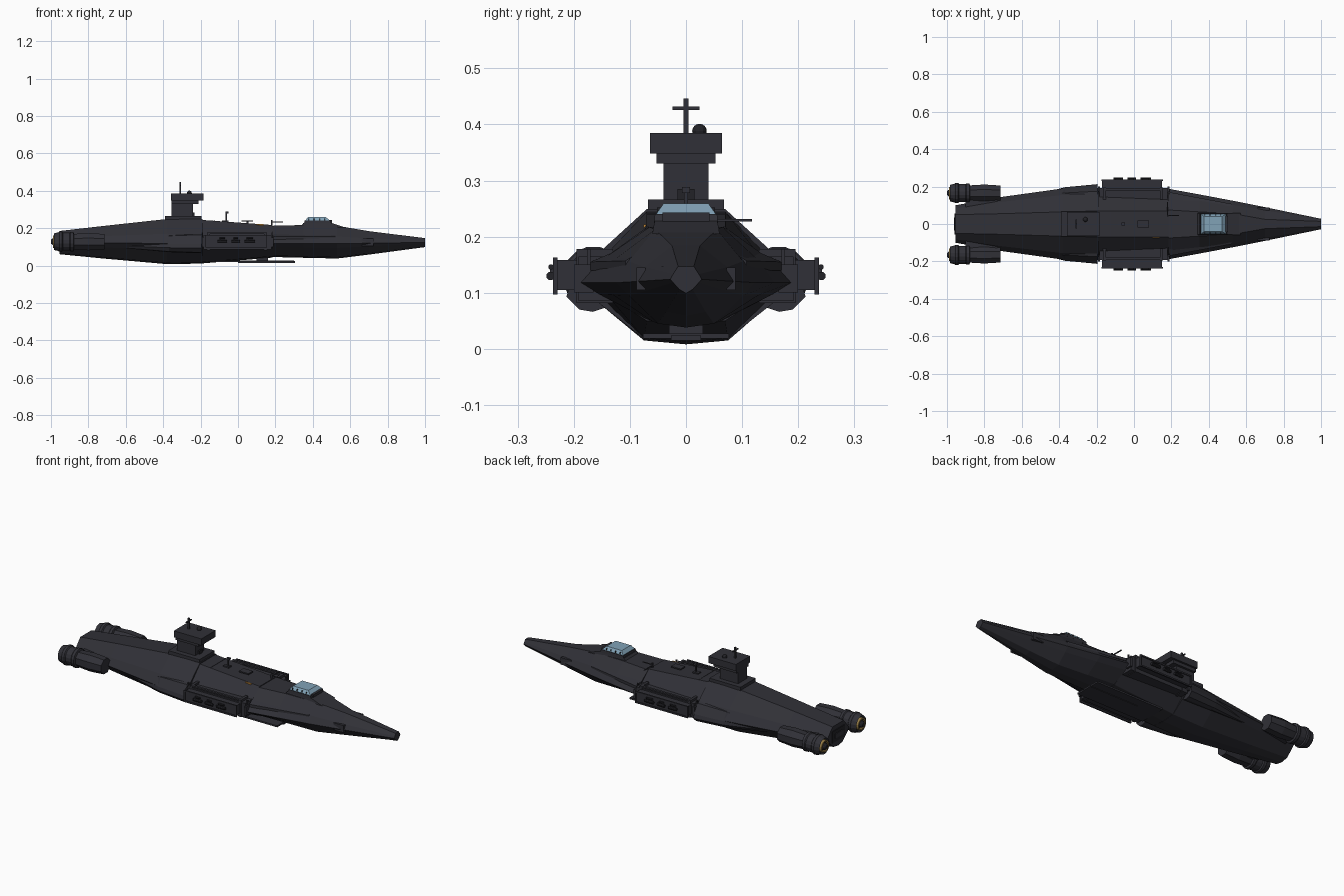
import bpy, bmesh, math
from mathutils import Matrix, Vector


def mat(name, c):
    m = bpy.data.materials.new(name)
    m.diffuse_color = (*c, 1)
    return m


HULL = mat("dark hull grey", (0.030, 0.030, 0.038))
TRIM = mat("black trim", (0.016, 0.016, 0.020))
GLASS = mat("pale blue glass", (0.22, 0.36, 0.47))
GOLD = mat("engine gold", (0.30, 0.20, 0.06))
ORANGE = mat("orange marker", (0.55, 0.25, 0.04))


def finish(name, bm, m):
    bmesh.ops.recalc_face_normals(bm, faces=bm.faces)
    me = bpy.data.meshes.new(name)
    bm.to_mesh(me)
    bm.free()
    me.materials.append(m)
    ob = bpy.data.objects.new(name, me)
    bpy.context.collection.objects.link(ob)
    return ob


def box(name, x, y, z, m=HULL):
    bm = bmesh.new()
    bmesh.ops.create_cube(bm, size=1)
    for v in bm.verts:
        v.co = [(r[0] + r[1]) / 2 + c * (r[1] - r[0]) for r, c in zip((x, y, z), v.co)]
    return finish(name, bm, m)


def loft(name, rings, m=HULL):
    """Skin a list of closed rings of 3D points and cap the ends."""
    bm = bmesh.new()
    vs = [[bm.verts.new(p) for p in r] for r in rings]
    n = len(vs[0])
    for a, b in zip(vs, vs[1:]):
        for i in range(n):
            j = (i + 1) % n
            bm.faces.new((a[i], a[j], b[j], b[i]))
    bm.faces.new(vs[0])
    bm.faces.new(vs[-1])
    return finish(name, bm, m)


def lathe_x(name, prof, y, z, m=HULL, n=12):
    """Round part along x from (x, radius) pairs."""
    ang = [2 * math.pi * (i + 0.5) / n for i in range(n)]
    return loft(name, [[(x, y + r * math.cos(a), z + r * math.sin(a)) for a in ang]
                       for x, r in prof], m)


def hull_ring(x, tw, tz, w, wz, bw, bz):
    half = [(tw, tz), (w * 0.82, wz + 0.4 * (tz - wz)), (w, wz),
            (w * 0.82, wz - 0.32 * (wz - bz)), (bw, bz)]
    pts = half + [(0, bz - 0.007)] + [(-a, b) for a, b in reversed(half)]
    return [(x, a, b) for a, b in pts]


# Main hull: stern, narrower waist, bow
loft("rear_hull", [hull_ring(*s) for s in (
    (-0.955, 0.05, 0.185, 0.10, 0.125, 0.04, 0.068),
    (-0.72, 0.055, 0.212, 0.143, 0.122, 0.055, 0.045),
    (-0.38, 0.065, 0.249, 0.19, 0.118, 0.075, 0.015),
    (-0.19, 0.07, 0.249, 0.193, 0.115, 0.075, 0.018))])
loft("waist_hull", [hull_ring(*s) for s in (
    (-0.19, 0.07, 0.244, 0.175, 0.115, 0.075, 0.019),
    (0.185, 0.07, 0.217, 0.17, 0.115, 0.07, 0.05))])
loft("bow_hull", [hull_ring(*s) for s in (
    (0.185, 0.075, 0.213, 0.188, 0.118, 0.07, 0.053),
    (0.35, 0.065, 0.217, 0.158, 0.118, 0.06, 0.049),
    (0.53, 0.055, 0.213, 0.124, 0.118, 0.05, 0.045),
    (0.70, 0.025, 0.184, 0.090, 0.12, 0.035, 0.066),
    (1.0, 0.014, 0.147, 0.028, 0.124, 0.012, 0.106))])
box("stern_recess", (-0.959, -0.95), (-0.055, 0.055), (0.095, 0.16), TRIM)
box("stern_vent", (-0.963, -0.955), (-0.035, 0.035), (0.115, 0.14))

# Belly plate
box("belly_plate", (-0.12, 0.30), (-0.077, 0.077), (0.018, 0.027))
box("belly_rib", (0.0, 0.305), (-0.027, 0.027), (0.015, 0.024))
box("belly_strut", (0.10, 0.16), (-0.03, 0.03), (0.024, 0.06))

for s, side in ((-1, "right"), (1, "left")):
    def yr(a, b):
        return (min(s * a, s * b), max(s * a, s * b))

    # Side sponsons that fair into the pods
    prof = [(0.13, 0.178), (0.175, 0.165), (0.207, 0.115), (0.213, 0.093),
            (0.19, 0.070), (0.166, 0.066), (0.13, 0.078)]
    rings = []
    for x, k in ((-0.60, 0.1), (-0.37, 0.8), (-0.195, 1.0)):
        rings.append([(x, s * (0.13 + (y - 0.13) * k), 0.115 + (z - 0.115) * (0.4 + 0.6 * k))
                      for y, z in prof])
    loft(side + "_sponson", rings)

    # Docking pods
    box(side + "_pod_mount", (-0.185, 0.18), yr(0.12, 0.192), (0.085, 0.165))
    box(side + "_pod_collar_rear", (-0.165, -0.15), yr(0.13, 0.195), (0.082, 0.178))
    box(side + "_pod_collar_front", (0.14, 0.155), yr(0.13, 0.195), (0.082, 0.178))
    box(side + "_pod_top_rail", (-0.165, 0.155), yr(0.180, 0.193), (0.170, 0.178))
    box(side + "_pod_body", (-0.17, 0.15), yr(0.18, 0.232), (0.105, 0.158))
    for z in (0.097, 0.155):
        box(side + "_pod_lip", (-0.175, 0.155), yr(0.229, 0.237), (z, z + 0.008))
    for x in (-0.175, 0.147):
        box(side + "_pod_end_lip", (x, x + 0.008), yr(0.229, 0.237), (0.097, 0.163))
    for x0, x1 in ((-0.11, -0.06), (-0.035, 0.01), (0.035, 0.09)):
        lathe_x(side + "_pod_canister", [(x0, 0.008), (x1, 0.008)], s * 0.2415, 0.130, TRIM, 8)
        lathe_x(side + "_pod_pipe", [(x0 + 0.01, 0.005), (x1 - 0.01, 0.005)],
                s * 0.2405, 0.146, TRIM, 8)
        box(side + "_pod_bracket", (x0 + 0.01, x0 + 0.02), yr(0.230, 0.242), (0.125, 0.148))
    for x in (-0.193, 0.178):
        box(side + "_pod_clamp", (x, x + 0.012), yr(0.165, 0.20), (0.10, 0.15))
        box(side + "_clamp_post", (x, x + 0.006), yr(0.170, 0.176), (0.15, 0.178))

    # Engines
    ye, ze = s * 0.165, 0.128
    lathe_x(side + "_engine_nacelle", [(-0.89, 0.044), (-0.80, 0.050), (-0.715, 0.044)], ye, ze, HULL, 8)
    lathe_x(side + "_engine_nozzle", [(-0.975, 0.034), (-0.985, 0.045), (-0.96, 0.051), (-0.955, 0.055),
            (-0.94, 0.055), (-0.935, 0.049), (-0.90, 0.049), (-0.895, 0.053), (-0.88, 0.053),
            (-0.875, 0.040)], ye, ze, HULL, 16)
    lathe_x(side + "_engine_glow_ring", [(-0.97, 0.034), (-0.990, 0.034), (-0.990, 0.026), (-0.97, 0.026)],
            ye, ze, GOLD, 16)
    lathe_x(side + "_engine_core", [(-0.97, 0.024), (-0.992, 0.018), (-1.0, 0.010)], ye, ze, TRIM, 12)
    box(side + "_engine_strut", (-0.90, -0.73), yr(0.08, 0.15), (0.105, 0.15))

    # Bow thruster blocks and cheek plates
    box(side + "_bow_thruster", (0.66, 0.725), yr(0.072, 0.088), (0.105, 0.145))
    loft(side + "_cheek_plate", [[(x, s * y, z) for y, z in r] for x, r in (
        (0.19, ((0.10, 0.185), (0.17, 0.155), (0.17, 0.14), (0.10, 0.14))),
        (0.52, ((0.07, 0.180), (0.108, 0.157), (0.108, 0.14), (0.07, 0.14))))])

# Conning tower
box("tower_base", (-0.39, -0.195), (-0.068, 0.068), (0.235, 0.266))
box("tower_column", (-0.355, -0.24), (-0.040, 0.040), (0.26, 0.335))
box("tower_step", (-0.355, -0.21), (-0.053, 0.053), (0.330, 0.350))
box("tower_bridge", (-0.358, -0.185), (-0.064, 0.064), (0.348, 0.385))
box("tower_door", (-0.245, -0.232), (-0.015, 0.015), (0.262, 0.285), TRIM)
box("tower_mast", (-0.314, -0.305), (-0.0045, 0.0045), (0.38, 0.446))
box("mast_crossbar", (-0.313, -0.306), (-0.024, 0.024), (0.426, 0.432))
bm = bmesh.new()
bmesh.ops.create_uvsphere(bm, u_segments=12, v_segments=8, radius=0.013,
                          matrix=Matrix.Translation((-0.26, 0.024, 0.388)))
finish("sensor_dome", bm, TRIM)


# Cockpit: dark coaming, glass canopy, thin frame bars
def slab(x0, x1, w, z):
    return [(x0, -w, z), (x1, -w, z), (x1, w, z), (x0, w, z)]


loft("cockpit_coaming", [slab(0.33, 0.57, 0.060, 0.205), slab(0.35, 0.50, 0.056, 0.228)])
loft("canopy_glass", [slab(0.355, 0.495, 0.055, 0.225), slab(0.36, 0.49, 0.052, 0.242),
                      slab(0.375, 0.47, 0.040, 0.259)], GLASS)
loft("canopy_sill", [slab(0.353, 0.498, 0.057, 0.224), slab(0.356, 0.494, 0.0555, 0.240)])
box("windscreen_panel", (0.488, 0.502), (-0.042, 0.042), (0.224, 0.243))
for s in (-1, 1):
    for x in (0.378, 0.407, 0.437, 0.464):
        box("canopy_frame", (x - 0.002, x + 0.002), (s * 0.046 - 0.006, s * 0.046 + 0.006), (0.238, 0.2515), TRIM)

# Deck fittings
box("deck_plate", (0.02, 0.08), (-0.020, 0.020), (0.235, 0.242))
box("deck_plate_post", (0.045, 0.055), (-0.006, 0.006), (0.22, 0.237))
box("deck_hatch", (-0.085, -0.05), (-0.012, 0.012), (0.228, 0.242))
box("periscope", (-0.066, -0.058), (-0.004, 0.004), (0.235, 0.288))
box("periscope_head", (-0.068, -0.050), (-0.007, 0.007), (0.278, 0.288))
box("antenna_post", (0.176, 0.184), (0.040, 0.048), (0.205, 0.243))
box("antenna_arm", (0.18, 0.24), (0.042, 0.047), (0.231, 0.235))
box("antenna_crossbar", (0.177, 0.183), (0.045, 0.118), (0.227, 0.231))
box("orange_marker", (0.10, 0.135), (-0.076, -0.071), (0.214, 0.222), ORANGE)
for x in (-0.13, 0.12):
    box("deck_rib", (x, x + 0.006), (-0.07, 0.07), (0.21, 0.2205 if x > 0 else 0.241))
